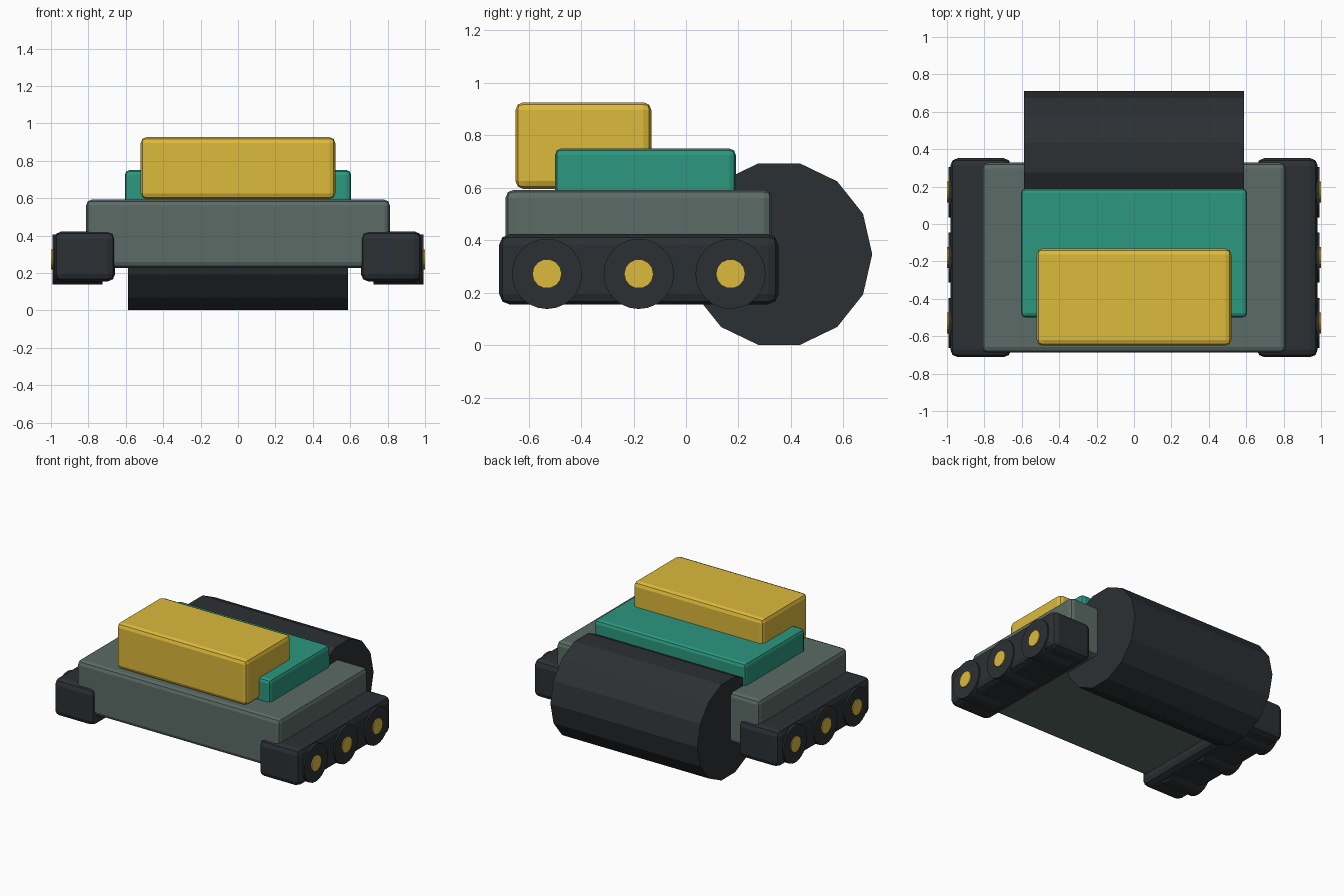
import bpy, bmesh, math
from mathutils import Matrix, Vector

if "Cube" in bpy.data.objects:
    bpy.data.objects.remove(bpy.data.objects["Cube"])


def material(name, rgb):
    m = bpy.data.materials.new(name)
    m.diffuse_color = (*rgb, 1)
    m.use_nodes = True
    m.node_tree.nodes["Principled BSDF"].inputs["Base Color"].default_value = m.diffuse_color
    return m


GREY = material("grey_green", (0.105, 0.145, 0.13))
DARK = material("charcoal", (0.025, 0.03, 0.034))
TEAL = material("teal", (0.025, 0.31, 0.21))
YELLOW = material("yellow", (0.72, 0.49, 0.045))


def finish(name, bm, mat, mirror):
    me = bpy.data.meshes.new(name)
    bm.to_mesh(me)
    bm.free()
    me.materials.append(mat)
    ob = bpy.data.objects.new(name, me)
    bpy.context.collection.objects.link(ob)
    if mirror:
        ob.modifiers.new("mirror", 'MIRROR').use_mirror_merge = False
    return ob


def box(name, lo, hi, bevel, mat, mirror=False):
    lo, hi = Vector(lo), Vector(hi)
    bm = bmesh.new()
    bmesh.ops.create_cube(bm, size=1, matrix=Matrix.Translation((lo + hi) / 2)
                          @ Matrix.Diagonal((*(hi - lo), 1)))
    bmesh.ops.bevel(bm, geom=bm.edges[:], offset=bevel, segments=2,
                    profile=0.5, affect='EDGES')
    return finish(name, bm, mat, mirror)


def cylinder(name, x0, x1, y, z, r, sides, mat, mirror=False):
    bm = bmesh.new()
    bmesh.ops.create_cone(bm, cap_ends=True, segments=sides, radius1=r, radius2=r,
                          depth=x1 - x0,
                          matrix=Matrix.Translation(((x0 + x1) / 2, y, z))
                          @ Matrix.Rotation(math.pi / 2, 4, 'Y'))
    return finish(name, bm, mat, mirror)


# Hull, deck and cab
box("hull", (-0.812, -0.688, 0.228), (0.812, 0.328, 0.592), 0.03, GREY)
box("deck", (-0.605, -0.5, 0.55), (0.605, 0.19, 0.75), 0.025, TEAL)
box("cab", (-0.52, -0.65, 0.596), (0.52, -0.132, 0.926), 0.03, YELLOW)

# Rear roller
cylinder("rear_roller", -0.587, 0.587, 0.355, 0.347, 0.355, 14, DARK)

# Tracks with wheels and hubs, mirrored to both sides
box("track", (0.657, -0.712, 0.155), (0.982, 0.352, 0.423), 0.04, DARK, True)
for i, y in enumerate((-0.53, -0.18, 0.17)):
    cylinder(f"wheel_{i + 1}", 0.725, 0.993, y, 0.272, 0.134, 24, DARK, True)
    cylinder(f"hub_{i + 1}", 0.9, 1.0, y, 0.272, 0.056, 14, YELLOW, True)
